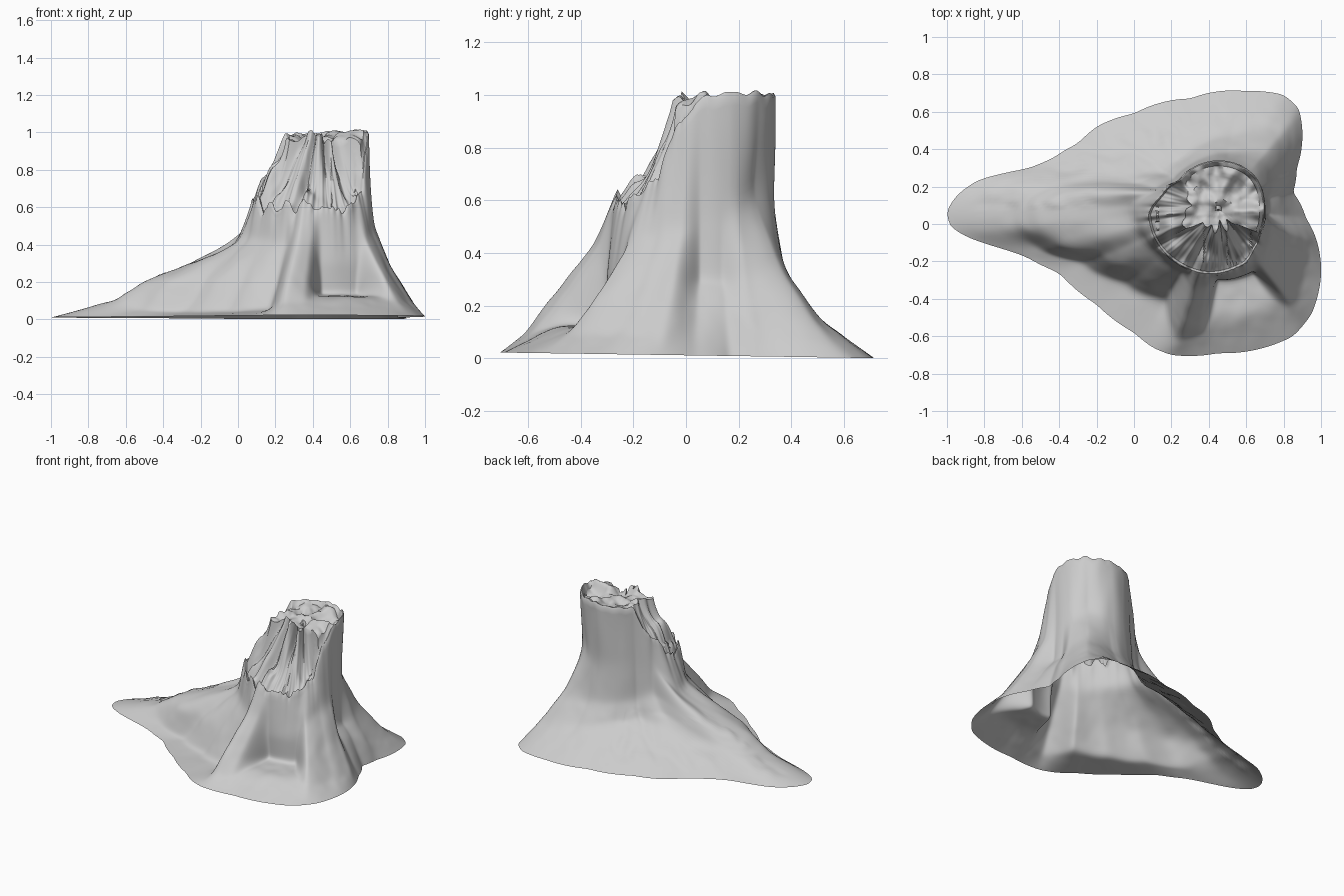
import bpy, bmesh, math
from mathutils import Vector, noise

if "Cube" in bpy.data.objects:
    bpy.data.objects.remove(bpy.data.objects["Cube"])

CX, CY = 0.45, 0.08      # trunk axis
N = 420                  # samples around
SEG = 11                 # rings per flank segment

# ground outline seen from above (x, y)
outline = [(-1.01, .03), (-.98, .12), (-.88, .21), (-.78, .26), (-.6, .28), (-.45, .34), (-.3, .43),
           (-.2, .52), (0, .59), (.3, .67), (.6, .71), (.8, .69), (.88, .62), (.9, .5), (.87, .3),
           (.85, .17), (.92, .03), (.98, -.1), (1, -.27), (.95, -.48), (.85, -.6), (.7, -.66),
           (.45, -.69), (.2, -.7), (.1, -.66), (0, -.58), (-.2, -.43), (-.4, -.26), (-.6, -.16),
           (-.8, -.1), (-.95, -.05)]
base = sorted((math.degrees(math.atan2(y - CY, x - CX)) % 360, math.hypot(x - CX, y - CY))
              for x, y in outline)

# broken rim: angle, radius, height
rim = [(0, .25, 1), (45, .265, 1), (90, .26, 1), (142, .26, .99), (163, .31, .8), (185, .38, .62),
       (202, .38, .6), (253, .36, .6), (295, .33, .61), (315, .29, .67), (335, .26, .9)]

# root flanks: angle, then three (radius, height) points going down
flank = [(12, .25, .55, .27, .3, .34, .2), (27, .25, .58, .33, .3, .43, .12),
         (50, .23, .62, .37, .34, .53, .14), (80, .25, .6, .30, .32, .40, .17),
         (120, .26, .6, .275, .34, .33, .21), (145, .27, .6, .285, .36, .35, .23),
         (162, .33, .6, .35, .4, .46, .27), (178, .47, .39, .92, .21, 1.08, .11),
         (185, .47, .39, .95, .21, 1.12, .1), (192, .46, .41, .88, .21, .98, .05),
         (202, .42, .42, .66, .22, .77, .04), (220, .40, .42, .54, .22, .63, .04),
         (240, .39, .4, .48, .2, .57, .05), (253, .45, .43, .64, .21, .73, .09),
         (262, .42, .42, .58, .2, .68, .09), (269, .38, .31, .37, .13, .58, .12),
         (299, .38, .31, .38, .13, .58, .12), (307, .38, .42, .54, .23, .65, .1),
         (325, .32, .47, .43, .28, .57, .09), (341, .29, .5, .38, .3, .51, .1),
         (354, .25, .55, .265, .3, .33, .22)]


def lookup(table, deg, smooth=True):
    """Periodic interpolation of a table keyed by angle."""
    k = next((i for i, row in enumerate(table) if row[0] > deg), 0)
    a, b = table[k - 1], table[k]
    t = ((deg - a[0]) % 360) / ((b[0] - a[0]) % 360)
    if smooth:
        t = 0.5 * t + 0.5 * t * t * (3 - 2 * t)
    return [p + (q - p) * t for p, q in zip(a[1:], b[1:])]


def rough(x, y, z, f):
    return noise.noise(Vector((x * f, y * f, z * f)))


def spoke(deg):
    """Points from the axis over the broken top and down the flank."""
    th = math.radians(deg)
    c, s = math.cos(th), math.sin(th)
    rr, rz = lookup(rim, deg)
    rb = sum(lookup(base, (deg + d) % 360, False)[0] for d in (-2, -1, 0, 1, 2)) / 5
    low = max(0, 1 - rz)
    rz += rough(c, s, 3, 5) * (0.02 + 0.15 * low) + rough(c, s, 7, 14) * 0.08 * low
    # plateau is cut off raggedly at the front and on the left
    inner, wob = rr - 0.03, 0.07 * rough(c, s, 2, 4)
    if s < -0.05:
        inner = min(inner, (CY + 0.02 + wob) / -s)
    if c < -0.05:
        inner = min(inner, (0.17 + wob) / -c)
    pts = []
    for j in range(1, 13):
        r = inner * j / 12
        x, y = CX + r * c, CY + r * s
        pts.append((r, 0.965 + 0.06 * rough(x, y, 0, 9) + 0.03 * rough(x, y, 4, 20)))
    # slanting break face made of splintered slabs
    z0, foot, zf = pts[-1][1], rr - 0.01 - 0.02 * low, rz - 0.06 * low
    for j in range(1, 19):
        t = j / 18
        r = inner + (foot - inner) * t
        x, y = CX + r * c, CY + r * s
        w = 4 * t * (1 - t) * low
        slab = noise.noise(Vector((math.floor(x * 8) * 3.37, 1.3, 0.5)))
        z = z0 + (zf - z0) * t ** 0.8 + w * (0.3 * slab + 0.25 * rough(x, y, 1, 9))
        pts.append((r, z))
    pts.append((rr - 0.006, rz))
    n_top = len(pts)
    # flank down to the ground edge
    f = lookup(flank, deg)
    keys = [(rr, rz - 0.012)] + [(min(f[k], rb * 0.95), f[k + 1]) for k in (0, 2, 4)]
    keys.append((rb, 0.012 - 0.015 * (CY + rb * s)))
    for (r0, z0), (r1, z1) in zip(keys, keys[1:]):
        for j in range(SEG):
            t = j / SEG
            pts.append((r0 + (r1 - r0) * t, z0 + (z1 - z0) * t))
    pts.append(keys[-1])
    return [Vector((CX + r * c, CY + r * s, z)) for r, z in pts], n_top


# stump: one open shell of rings
bm = bmesh.new()
grid = []
for i in range(N):
    pts, n_top = spoke(360 * i / N)
    grid.append([bm.verts.new(p) for p in pts])
centre = bm.verts.new((CX, CY, 0.965))
M = len(grid[0])
for i in range(N):
    a, b = grid[i], grid[(i + 1) % N]
    bm.faces.new((centre, a[0], b[0]))
    for j in range(M - 1):
        bm.faces.new((a[j], a[j + 1], b[j + 1], b[j]))

# soften the roots, keep the break and the ground edge
soft = [v for col in grid for v in col[n_top + 1:-1]]
for _ in range(8):
    bmesh.ops.smooth_vert(bm, verts=soft, factor=0.5, use_axis_x=True, use_axis_y=True, use_axis_z=True)

# bark grooves and soil lumps
for v in soft:
    x, y, z = v.co
    ang = math.atan2(y - CY, x - CX)
    groove = noise.noise(Vector((math.cos(ang) * 3, math.sin(ang) * 3, z * 3)))
    k = 1 + 0.02 * groove * min(1, z * 3)
    v.co.x, v.co.y = CX + (x - CX) * k, CY + (y - CY) * k
    fade = min(1, max(0, z - 0.02) * 15)
    lump = 0.014 if (x < 0.25 and y > 0.08 and z < 0.3) else 0.004
    v.co.z += fade * lump * rough(x, y, z, 14)

mesh = bpy.data.meshes.new("tree_stump")
bm.to_mesh(mesh)
bm.free()
stump = bpy.data.objects.new("tree_stump", mesh)
bpy.context.collection.objects.link(stump)
bpy.context.view_layer.objects.active = stump
stump.select_set(True)
bpy.ops.object.shade_smooth_by_angle(angle=math.radians(50))
